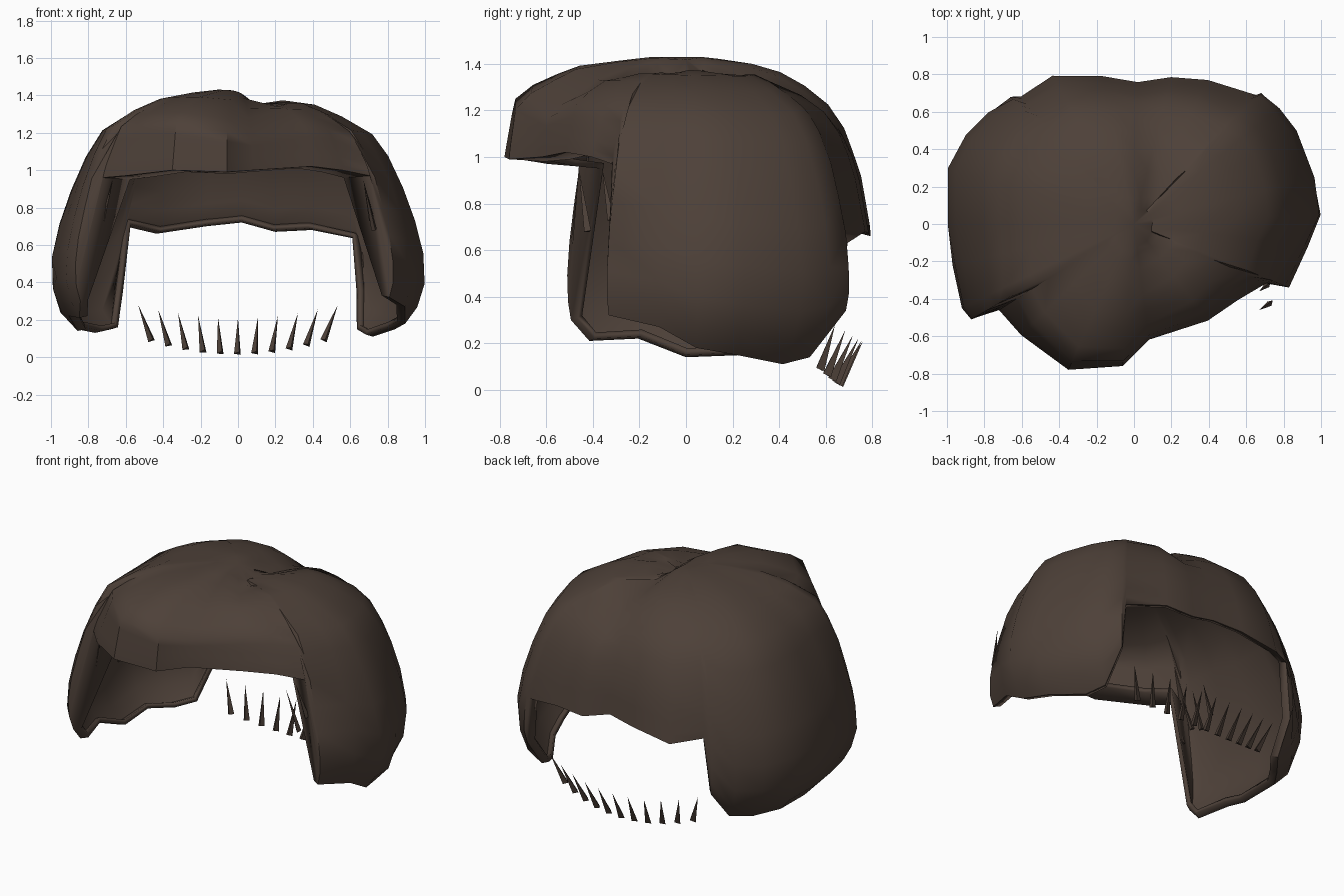
import bpy, bmesh, math
from mathutils import Vector

if "Cube" in bpy.data.objects:
    bpy.data.objects.remove(bpy.data.objects["Cube"])

brown = bpy.data.materials.new("dark_brown_hair")
brown.diffuse_color = (0.075, 0.052, 0.04, 1)
brown.use_nodes = True
brown.node_tree.nodes["Principled BSDF"].inputs["Base Color"].default_value = brown.diffuse_color

# Hair outline seen from above, with the hem height of each strand column: x, y, hem
OUTLINE = [
    (.80, -.36, .97), (.83, -.34, .32), (.93, -.12, .27), (1, .05, .18), (.97, .25, .15),
    (.87, .5, .11), (.78, .62, .14), (.68, .70, .34), (.65, .70, .63),
    (.4, .78, .68), (.2, .79, .67), (.02, .77, .72), (-.17, .80, .70), (-.44, .80, .66),
    (-.62, .70, .70), (-.66, .68, .34), (-.78, .60, .15), (-.9, .48, .13), (-1, .3, .15),
    (-1, 0, .14), (-.97, -.22, .22), (-.92, -.45, .21), (-.87, -.51, .3), (-.80, -.51, .96),
    (-.65, -.64, .97), (-.36, -.80, 1.0), (-.06, -.76, .99), (.08, -.62, 1.0),
    (.42, -.55, 1.02), (.62, -.45, 1.0)]

# Vertical profiles: height, share of the outline radius
TAIL = [(.5, 1.0), (.4, 1.0), (.24, .95), (.1, .82)]
SIDE = [(1.43, .1), (1.415, .24), (1.37, .46), (1.23, .71), (1.02, .84), (.75, .94), (.62, .98)] + TAIL
BACK = [(1.43, .1), (1.39, .45), (1.27, .72), (1.15, .84), (.93, .94), (.65, 1.0)] + TAIL
FRONT = [(1.43, .2), (1.39, .63), (1.28, .96), (1.0, 1.0)] + TAIL
ROWS = [0, .012, .04, .09, .17, .28, .42, .56, .70, .83, .93, 1]


def sample(profile, z):
    for (z0, r0), (z1, r1) in zip(profile, profile[1:]):
        if z >= z1:
            return r0 + (r1 - r0) * min(1, max(0, (z0 - z) / (z0 - z1)))
    return profile[-1][1]


def parting(x, y, z):
    # Groove along the crown, drifting left towards the forehead
    centre = .12 + .25 * min(0, y + .3)
    fade = max(0, min(1, (z - 1.05) / .2))
    drop = .085 * math.exp(-((x - centre) / .085) ** 2)
    if x > centre:
        drop += .03 * min(1, (x - centre) / .1)
    return z - drop * fade


def finish(bm, name):
    mesh = bpy.data.meshes.new(name)
    bmesh.ops.recalc_face_normals(bm, faces=bm.faces)
    bm.to_mesh(mesh)
    bm.free()
    ob = bpy.data.objects.new(name, mesh)
    bpy.context.collection.objects.link(ob)
    mesh.materials.append(brown)
    return ob


# Main hair shell: one column of points per outline entry
bm = bmesh.new()
columns = []
for ox, oy, hem in OUTLINE:
    ang = math.atan2(oy, ox)
    w = math.sin(ang) ** 2
    end = BACK if oy > 0 else FRONT
    col = []
    for f in ROWS:
        z = 1.43 - (1.43 - hem) * f
        m = sample(SIDE, z) * (1 - w) + sample(end, z) * w
        x, y = ox * m, oy * m
        col.append(bm.verts.new((x, y, parting(x, y, z))))
    # Turned-in lip under the fringe and the side hems
    k = .80 if hem > .9 else .95
    last = col[-1].co
    col.append(bm.verts.new((last.x * k, last.y * k, last.z - .01 if hem > .9 else last.z + .01)))
    columns.append(col)
for a, b in zip(columns, columns[1:] + columns[:1]):
    for i in range(len(a) - 1):
        bm.faces.new((a[i], b[i], b[i + 1], a[i + 1]))
pole = bm.verts.new((0, 0, parting(0, 0, 1.43)))
for a, b in zip(columns, columns[1:] + columns[:1]):
    bm.faces.new((pole, b[0], a[0]))
shell = finish(bm, "hair_shell")
if sum(p.normal.z for p in shell.data.polygons if p.center.z > 1.3) < 0:
    shell.data.flip_normals()
solid = shell.modifiers.new("thickness", 'SOLIDIFY')
solid.thickness = .03
solid.offset = -1
bpy.context.view_layer.objects.active = shell
shell.select_set(True)
bpy.ops.object.shade_smooth_by_angle(angle=math.radians(40))


def spike(bm, base, tip, radius):
    # Thin three-sided strand, wide at the base
    base, tip = Vector(base), Vector(tip)
    axis = (tip - base).normalized()
    u = axis.orthogonal().normalized()
    v = axis.cross(u)
    ring = [bm.verts.new(base + radius * (math.cos(t) * u + math.sin(t) * v))
            for t in (0, 2 * math.pi / 3, 4 * math.pi / 3)]
    top = bm.verts.new(tip)
    bm.faces.new(ring)
    for i in range(3):
        bm.faces.new((ring[i], ring[(i + 1) % 3], top))


# Loose strands along the nape
bm = bmesh.new()
for i in range(11):
    s = (i - 5) / 5
    x, y, z = .46 * s, .66 - .08 * s * s, .02 + .07 * s * s
    spike(bm, (x, y, z), (x * 1.16, y + .1 - .04 * s * s, z + .19), .022)
finish(bm, "nape_strands")

# Loose strands at both temples
bm = bmesh.new()
for side in (-1, 1):
    for i in range(4):
        y = -.42 + .1 * i
        spike(bm, (side * (.73 - .012 * i), y, .68 + .05 * (i % 2)),
              (side * .67, y - .04, .95), .018)
finish(bm, "temple_strands")
